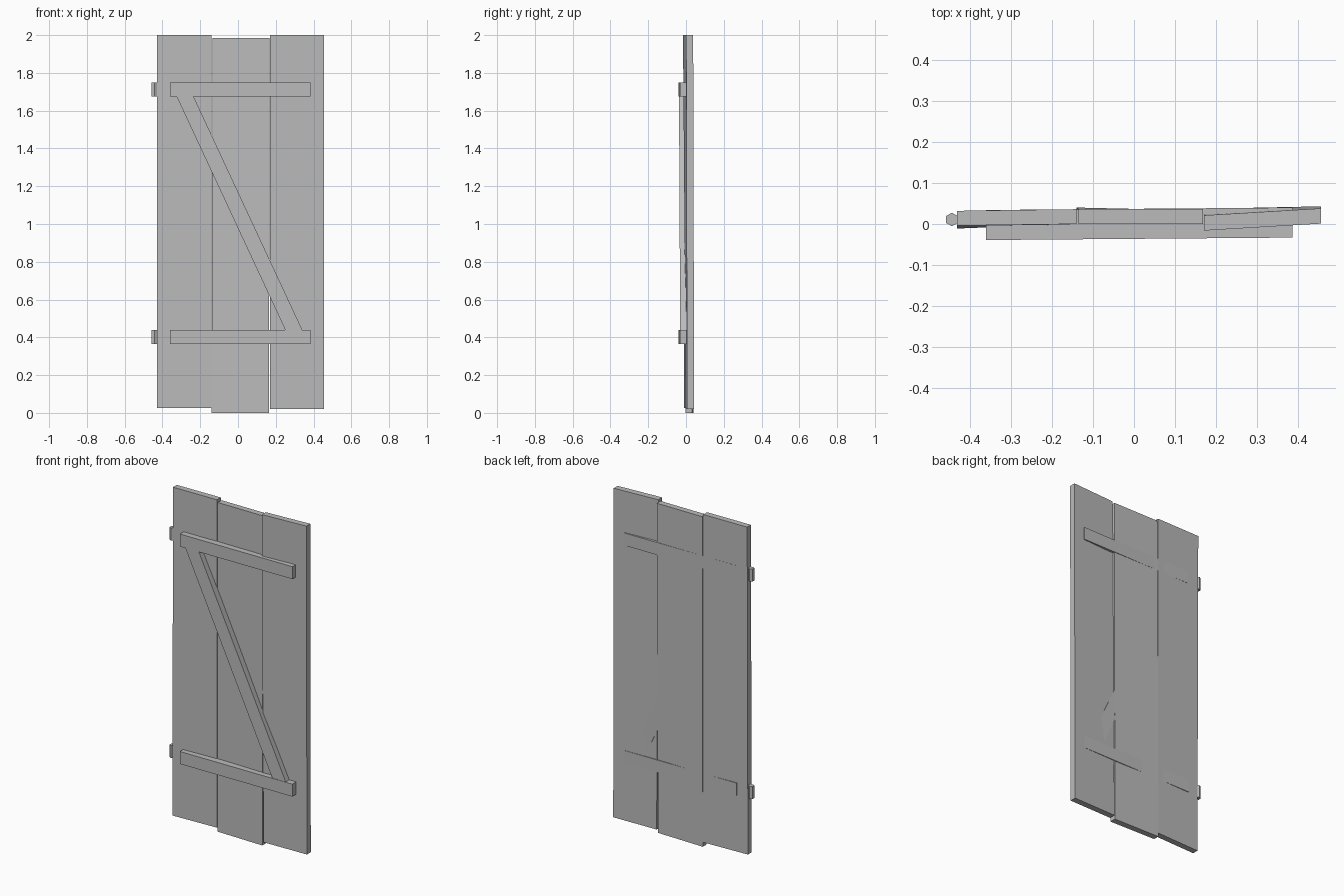
import bpy
import bmesh

cube = bpy.data.objects.get("Cube")
if cube:
    bpy.data.objects.remove(cube, do_unlink=True)

grey = bpy.data.materials.new("plain grey")
grey.use_nodes = True
colour = (0.5, 0.5, 0.5, 1)
grey.diffuse_color = colour
grey.node_tree.nodes["Principled BSDF"].inputs["Base Color"].default_value = colour


def finish(name, bm):
    bmesh.ops.recalc_face_normals(bm, faces=bm.faces)
    mesh = bpy.data.meshes.new(name)
    bm.to_mesh(mesh)
    bm.free()
    mesh.materials.append(grey)
    obj = bpy.data.objects.new(name, mesh)
    bpy.context.collection.objects.link(obj)
    return obj


def board(name, outline, fronts, depth):
    """Extrude a four-cornered outline (x, z) backwards; each corner has its own front y."""
    bm = bmesh.new()
    front = [bm.verts.new((x, y, z)) for (x, z), y in zip(outline, fronts)]
    back = [bm.verts.new((v.co.x, v.co.y + depth, v.co.z)) for v in front]
    bm.faces.new(front)
    bm.faces.new(back[::-1])
    for i in range(4):
        j = (i + 1) % 4
        bm.faces.new((front[j], front[i], back[i], back[j]))
    return finish(name, bm)


def rect(x0, x1, z0, z1):
    return [(x0, z0), (x1, z0), (x1, z1), (x0, z1)]


# Three slightly twisted upright planks
board("left_side_plank", rect(0.17, 0.455, 0.02, 2.0), (0, 0.006, 0.001, -0.016), 0.037)
board("middle_plank", [(-0.14, 0), (0.164, 0), (0.168, 1.985), (-0.135, 1.985)],
      (0.004, -0.003, 0, 0), 0.036)
board("right_side_plank", rect(-0.43, -0.14, 0.025, 2.0), (-0.011, 0, 0, -0.004), 0.036)

# Cross battens and matching hinge pins
for label, low, high in (("lower", 0.365, 0.44), ("upper", 1.675, 1.75)):
    board(label + "_batten", rect(-0.36, 0.385, low, high),
          (-0.039, -0.033, -0.033, -0.039), 0.073)
    bm = bmesh.new()
    bmesh.ops.create_cone(bm, cap_ends=True, segments=6, radius1=0.0165,
                          radius2=0.0165, depth=high - low)
    pin = finish(label + "_hinge_pin", bm)
    pin.location = (-0.443, 0.011, (low + high) / 2)

# Diagonal brace between the battens
board("diagonal_brace", [(0.25, 0.44), (0.34, 0.44), (-0.235, 1.675), (-0.325, 1.675)],
      (-0.031, -0.031, -0.037, -0.037), 0.066)
